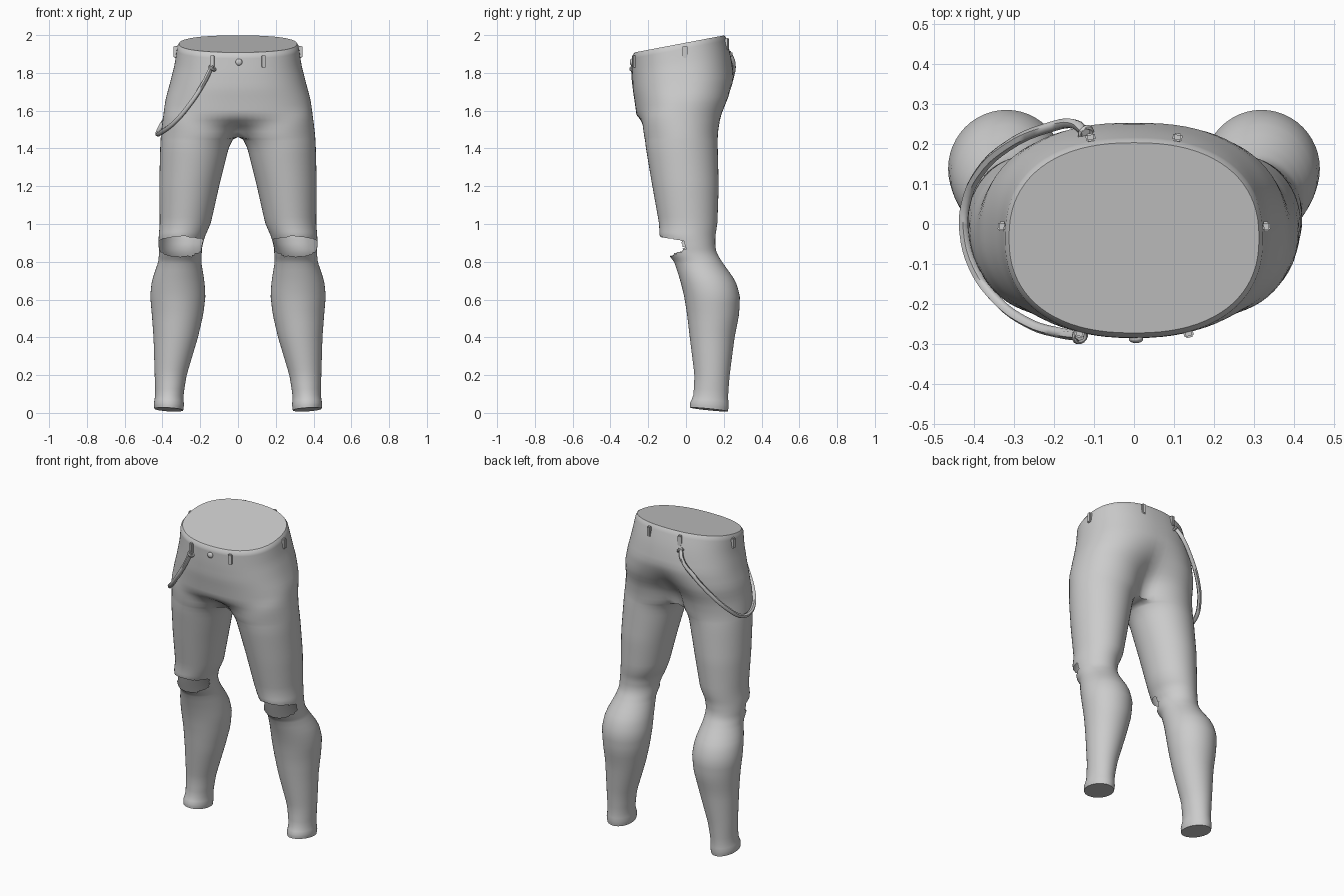
import bpy, bmesh, math, random
from mathutils import Vector

if "Cube" in bpy.data.objects:
    bpy.data.objects.remove(bpy.data.objects["Cube"])

random.seed(4)
grey = bpy.data.materials.new("Grey cloth")
grey.diffuse_color = (0.6, 0.6, 0.6, 1)
grey.use_nodes = True
grey.node_tree.nodes["Principled BSDF"].inputs["Base Color"].default_value = grey.diffuse_color

# Profile of one side: height, outer x, inner x, front y, back y
PROFILE = [
    (1.96, .312, 0, -.272, .203), (1.945, .322, 0, -.284, .212),
    (1.85, .335, 0, -.285, .238), (1.74, .362, 0, -.282, .257),
    (1.66, .384, 0, -.272, .242), (1.57, .396, 0, -.262, .193),
    (1.50, .405, 0, -.232, .172), (1.46, .409, .01, -.220, .168),
    (1.44, .410, .034, -.216, .167), (1.40, .412, .050, -.212, .168),
    (1.20, .417, .100, -.178, .173), (1.00, .414, .145, -.142, .166),
    (.935, .420, .175, -.140, .155), (.88, .420, .190, -.112, .155),
    (.845, .418, .192, -.100, .163), (.80, .422, .195, -.062, .190),
    (.70, .456, .178, -.030, .262), (.62, .465, .172, -.010, .286),
    (.52, .456, .184, .006, .281), (.40, .447, .212, .020, .257),
    (.20, .441, .272, .045, .231), (.09, .438, .290, .040, .222),
    (.045, .446, .286, .022, .226), (.018, .443, .290, .022, .222)]
CROTCH, COLS, SEAM = 1.46, 48, 150


def clamp(v):
    return max(0.0, min(1.0, v))


def lookup(z):
    if z >= PROFILE[0][0]:
        return PROFILE[0][1:]
    for a, b in zip(PROFILE, PROFILE[1:]):
        if z >= b[0]:
            t = (a[0] - z) / (a[0] - b[0])
            return [p + (q - p) * t for p, q in zip(a[1:], b[1:])]
    return PROFILE[-1][1:]


def section(z):
    d = 0.012 if .06 < z < 1.93 else 0
    return [sum(v) / 3 for v in zip(lookup(z - d), lookup(z), lookup(z + d))]


def power(v, e):
    return math.copysign(abs(v) ** e, v)


def trunk_point(theta, z):
    """Point on the waist and hip oval."""
    xo, xi, yf, yb = section(z)
    x = xo * power(math.cos(theta), .86)
    y = (yf + yb) / 2 + (yb - yf) / 2 * power(math.sin(theta), .86)
    return x, y


def surface(deg, z):
    """Point on the right half: the hip oval blends into a leg oval."""
    xo, xi, yf, yb = section(z)
    a = math.radians(deg)
    x = (xo + xi) / 2 + (xo - xi) / 2 * math.cos(a)
    y = (yf + yb) / 2 + (yb - yf) / 2 * math.sin(a)
    if z > CROTCH - .001:
        if abs(deg) > SEAM - .1:
            x = 0
        if abs(deg) < SEAM + .1:
            tx, ty = trunk_point(a * 90 / SEAM, z)
            reach = .22 + .10 * math.sin(a * 90 / SEAM)
            w = clamp(1 - (z - CROTCH) / reach)
            w = w * w * (3 - 2 * w)
            x, y = tx + (x - tx) * w, ty + (y - ty) * w
            if abs(deg) > SEAM - .1:
                x = 0
    tilt = clamp((z - 1.6) / .3) * .19 * y
    hem = clamp((.15 - z) / .13) * (-.10 * (y - .12) + .06 * (x - .365))
    return Vector((x, y, z + tilt + hem))


def finish(obj, angle=40):
    obj.data.materials.append(grey)
    bpy.ops.object.select_all(action='DESELECT')
    obj.select_set(True)
    bpy.context.view_layer.objects.active = obj
    bpy.ops.object.shade_smooth_by_angle(angle=math.radians(angle))
    return obj


def mesh_object(name, bm):
    me = bpy.data.meshes.new(name)
    bm.to_mesh(me)
    bm.free()
    obj = bpy.data.objects.new(name, me)
    bpy.context.collection.objects.link(obj)
    return obj


# Trousers: one half as a grid, with a torn opening at the knee
def spread(a, b, n):
    return [a + (b - a) * i / n for i in range(n)]


rows = (spread(1.96, 1.93, 2) + spread(1.93, CROTCH, 16) + [CROTCH, 1.45] + spread(1.44, .97, 14)
        + spread(.97, .79, 18) + spread(.79, .09, 20) + [.09, .065, .045, .03, .018])
params = [[(-180 + 360 * c / COLS, z) for c in range(COLS)] for z in rows]


def hole_coords(deg, z):
    u, v = (deg + 90) / 80, (z - .895)
    if u > 1.8:
        u -= 4.5
    return u, v / (.038 if v > 0 else .068)


def torn(r, c):
    u, v = hole_coords(-180 + 360 * (c + .5) / COLS, (rows[r] + rows[r + 1]) / 2)
    return math.hypot(u, v) < 1


for r in range(1, len(rows) - 1):
    for c in range(COLS):
        near = [torn(i, j % COLS) for i in (r - 1, r) for j in (c - 1, c)]
        if any(near) and not all(near):
            deg, z = params[r][c]
            u, v = hole_coords(deg, z)
            k = random.uniform(.9, 1.1) / max(.3, math.hypot(u, v))
            v *= k
            params[r][c] = (-90 + 80 * u * k, .895 + v * (.038 if v > 0 else .068))

bm = bmesh.new()
grid = [[bm.verts.new(surface(*p)) for p in row] for row in params]
for r in range(len(rows) - 1):
    for c in range(COLS):
        mid = abs(-180 + 360 * (c + .5) / COLS)
        if torn(r, c) or (mid > SEAM and rows[r] > CROTCH + .001):
            continue
        if mid > SEAM and rows[r + 1] > CROTCH - .001:
            continue
        d = (c + 1) % COLS
        bm.faces.new((grid[r][c], grid[r + 1][c], grid[r + 1][d], grid[r][d]))
first, last = round((180 - SEAM) * COLS / 360), round((180 + SEAM) * COLS / 360)
bm.faces.new(grid[0][first:last + 1])          # waist cover
bm.faces.new(list(reversed(grid[-1])))         # hem cover
bmesh.ops.delete(bm, geom=[v for v in bm.verts if not v.link_faces], context='VERTS')
trousers = mesh_object("trousers", bm)
mirror = trousers.modifiers.new("Mirror", 'MIRROR')
mirror.merge_threshold = .0005
finish(trousers)


# Belt loops around the waist
def waist_point(theta_deg, z, side):
    t = math.radians(theta_deg)
    x, y = trunk_point(t, z)
    x2, y2 = trunk_point(t + .02, z)
    normal = Vector((side * (y2 - y), -(x2 - x), 0)).normalized()
    return Vector((side * x, y, z + .19 * y)), normal


for side in (-1, 1):
    for place, theta in (("front", -69), ("side", 4), ("back", 74)):
        p, n = waist_point(theta, 1.912, side)
        bm = bmesh.new()
        bmesh.ops.create_cube(bm, size=1)
        for v in bm.verts:
            v.co = Vector((v.co.x * .024, v.co.y * .02, v.co.z * .064))
        bmesh.ops.bevel(bm, geom=bm.edges[:], offset=.004, segments=2, affect='EDGES')
        loop = mesh_object(place + "_belt_loop", bm)
        loop.location = p + n * .004
        loop.rotation_euler = (0, 0, math.atan2(n.y, n.x) - math.pi / 2)
        finish(loop)

# Front button
bm = bmesh.new()
bmesh.ops.create_uvsphere(bm, u_segments=16, v_segments=10, radius=.018)
for v in bm.verts:
    v.co.y *= .6
button = mesh_object("button", bm)
button.location = (.005, -.287, 1.857)
finish(button)

# Hanging cord from the front loop around the hip to the back loop
PATH = [(-.135, -.279, 1.84), (-.185, -.272, 1.74), (-.265, -.247, 1.62),
        (-.345, -.188, 1.53), (-.400, -.110, 1.49), (-.424, -.020, 1.475),
        (-.420, .050, 1.49), (-.388, .125, 1.55), (-.315, .195, 1.65),
        (-.215, .240, 1.77), (-.150, .250, 1.85), (-.120, .226, 1.91)]
curve = bpy.data.curves.new("hip_cord", 'CURVE')
curve.dimensions = '3D'
curve.bevel_depth = .013
curve.bevel_resolution = 1
curve.use_fill_caps = True
spline = curve.splines.new('BEZIER')
spline.bezier_points.add(len(PATH) - 1)
spline.resolution_u = 4
for bp, co in zip(spline.bezier_points, PATH):
    bp.co = co
    bp.handle_left_type = bp.handle_right_type = 'AUTO'
cord = bpy.data.objects.new("hip_cord", curve)
bpy.context.collection.objects.link(cord)
bpy.context.view_layer.objects.active = cord
cord.select_set(True)
bpy.ops.object.convert(target='MESH')
finish(bpy.context.view_layer.objects.active, 60)

# Small clasps at both cord ends
for x, y, z in (PATH[0], PATH[-1]):
    bpy.ops.mesh.primitive_torus_add(location=(x, y, z - .015), rotation=(.4, .6, 0), major_radius=.015,
                                     minor_radius=.008, major_segments=14, minor_segments=8)
    bpy.context.object.name = "cord_clasp"
    finish(bpy.context.object)
